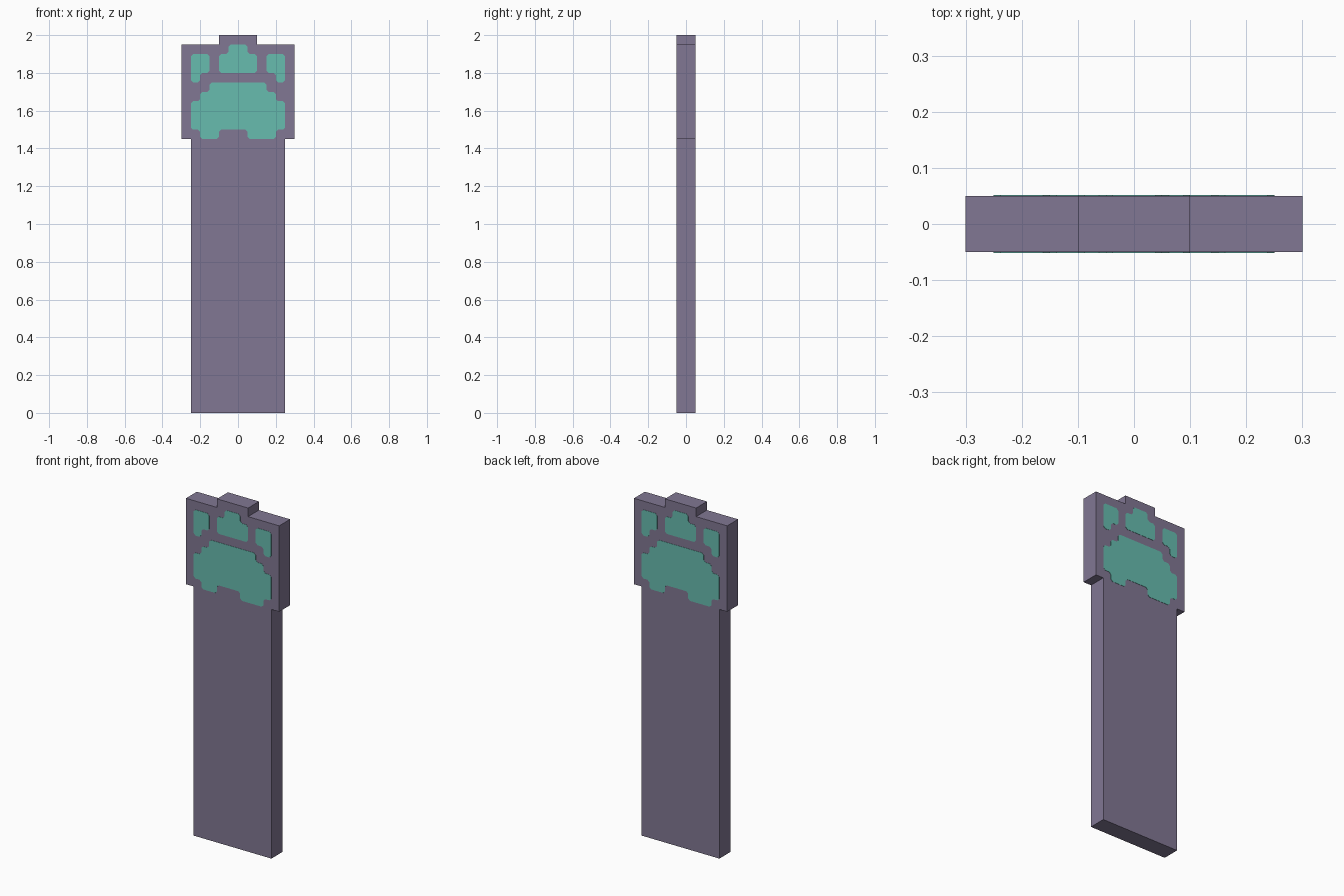
import bpy
import bmesh
from math import pi
from mathutils import Matrix, Vector

if "Cube" in bpy.data.objects:
    bpy.data.objects.remove(bpy.data.objects["Cube"])


def material(name, rgb):
    mat = bpy.data.materials.new(name)
    mat.use_nodes = True
    mat.diffuse_color = (*rgb, 1)
    mat.node_tree.nodes["Principled BSDF"].inputs["Base Color"].default_value = (*rgb, 1)
    return mat


purple = material("dusty purple", (0.22, 0.185, 0.292))
teal = material("soft teal", (0.136, 0.503, 0.428))


def mirrored(half):
    """Complete a right half outline with its reflection in x."""
    return half + [(-x, z) for x, z in reversed(half)]


def chamfered(outline, size=0.012):
    """Clip each corner of a blocky outline."""
    points = [Vector(p) for p in outline]
    result = []
    for i, p in enumerate(points):
        for q in (points[i - 1], points[(i + 1) % len(points)]):
            result.append(p + (q - p).normalized() * size)
    return result


def slab(name, outline, y_front, y_back, mat, turn=0):
    """Extrude an x-z outline along y, optionally turned about z."""
    bm = bmesh.new()
    face = bm.faces.new([bm.verts.new((x, y_front, z)) for x, z in outline])
    moved = bmesh.ops.extrude_face_region(bm, geom=[face])["geom"]
    verts = [v for v in moved if isinstance(v, bmesh.types.BMVert)]
    bmesh.ops.translate(bm, verts=verts, vec=(0, y_back - y_front, 0))
    bmesh.ops.recalc_face_normals(bm, faces=bm.faces)
    bm.transform(Matrix.Rotation(turn, 4, "Z"))
    mesh = bpy.data.meshes.new(name)
    bm.to_mesh(mesh)
    bm.free()
    mesh.materials.append(mat)
    obj = bpy.data.objects.new(name, mesh)
    bpy.context.collection.objects.link(obj)


# Board: long shaft, wider head and a small raised tip
board = mirrored([(0.25, 0), (0.25, 1.45), (0.3, 1.45), (0.3, 1.95), (0.1, 1.95), (0.1, 2)])
slab("paw_board", board, -0.05, 0.05, purple)

# Paw print shapes
side_toe = [(0.15, 1.9), (0.25, 1.9), (0.25, 1.75), (0.2, 1.75), (0.2, 1.8), (0.15, 1.8)]
pad_side = [(0.15, 1.75), (0.15, 1.7), (0.2, 1.7), (0.2, 1.65), (0.25, 1.65),
            (0.25, 1.5), (0.2, 1.5), (0.2, 1.45)]
pad_notch = [(0.05, 1.45), (0.05, 1.5), (-0.1, 1.5), (-0.1, 1.45)]
print_parts = {
    "main_pad": pad_side + pad_notch + [(-x, z) for x, z in reversed(pad_side)],
    "middle_toe": mirrored([(0.05, 1.95), (0.05, 1.9), (0.1, 1.9), (0.1, 1.8)]),
    "left_toe": side_toe,
    "right_toe": [(-x, z) for x, z in side_toe],
}

# The same print on both faces of the board
for side, turn in (("front", 0), ("back", pi)):
    for part, outline in print_parts.items():
        slab(f"{side}_{part}", chamfered(outline), -0.0515, -0.048, teal, turn)
